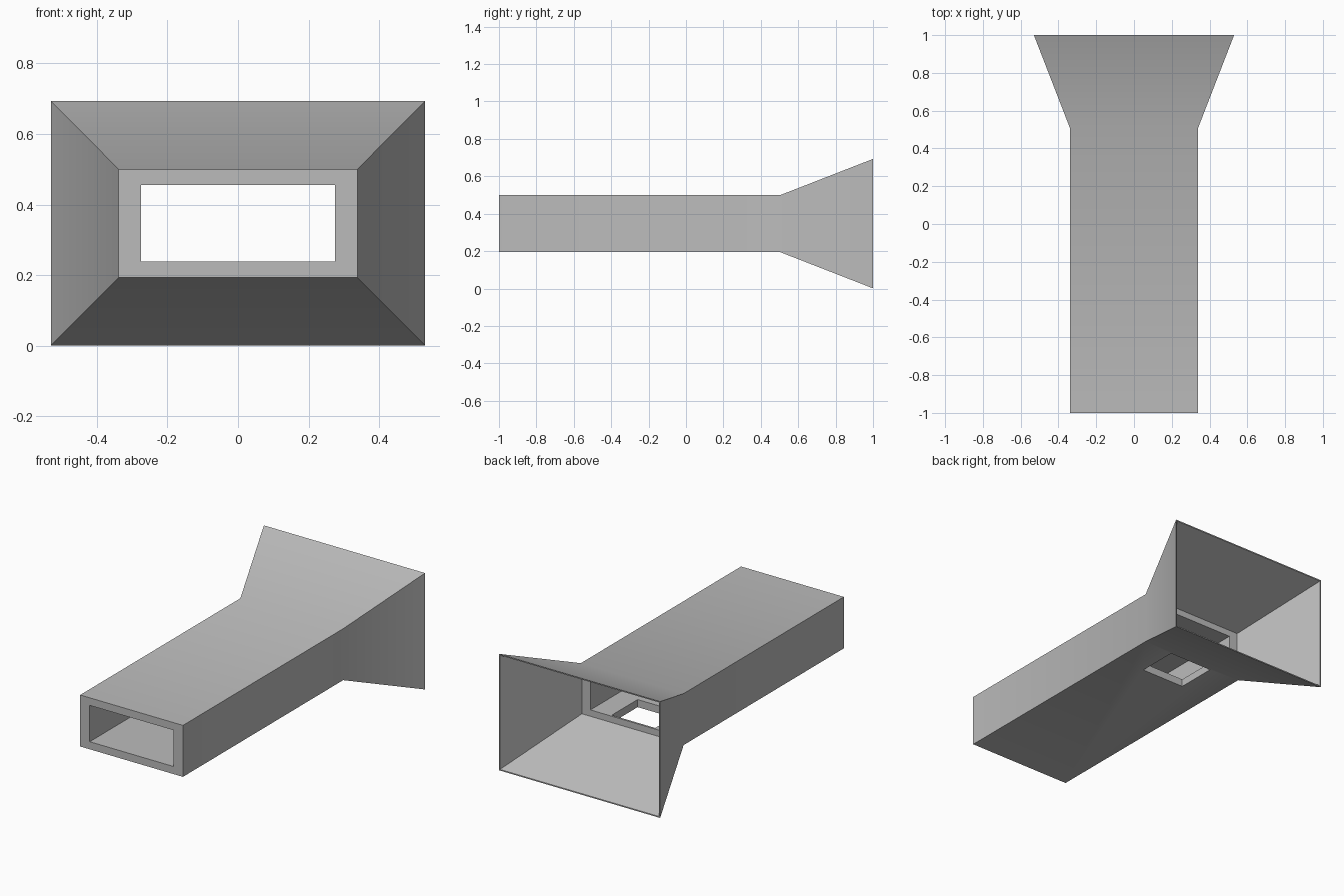
import bpy, bmesh

cube = bpy.data.objects.get("Cube")
if cube:
    bpy.data.objects.remove(cube, do_unlink=True)

grey = bpy.data.materials.new("plain grey")
grey.use_nodes = True
colour = (0.5, 0.5, 0.5, 1)
grey.diffuse_color = colour
grey.node_tree.nodes["Principled BSDF"].inputs["Base Color"].default_value = colour

MID = 0.347      # height of the duct axis
JOINT = 0.505    # where the straight duct meets the flare
WALL = 0.007     # flare sheet thickness

# Rectangular sections (y, half width, half height): outside, rim, then back inside
sections = [
    (-1, 0.338, 0.153),
    (JOINT, 0.338, 0.153),
    (1, 0.53, 0.346),
    (1, 0.53 - WALL, 0.346 - WALL),
    (JOINT, 0.338 - WALL, 0.153 - WALL),
    (JOINT, 0.275, 0.108),
    (-1, 0.275, 0.108),
]

# Duct and flare: bridge each section to the next, closing the loop
bm = bmesh.new()
rings = [[bm.verts.new((sx * w, y, MID + sz * h))
          for sx, sz in ((-1, -1), (1, -1), (1, 1), (-1, 1))]
         for y, w, h in sections]
for i, ring in enumerate(rings):
    after = rings[(i + 1) % len(rings)]
    for k in range(4):
        n = (k + 1) % 4
        bm.faces.new((ring[k], ring[n], after[n], after[k]))
bmesh.ops.recalc_face_normals(bm, faces=bm.faces)
mesh = bpy.data.meshes.new("flared_duct")
bm.to_mesh(mesh)
bm.free()
mesh.materials.append(grey)
duct = bpy.data.objects.new("flared_duct", mesh)
bpy.context.collection.objects.link(duct)

# Opening cut through the floor just ahead of the flare
bpy.ops.mesh.primitive_cube_add(size=1, location=(0, 0.372, 0.2))
cutter = bpy.context.object
cutter.name = "floor_opening_cutter"
cutter.scale = (0.285, 0.242, 0.2)
cutter.hide_render = True
cutter.data.materials.append(grey)
cut = duct.modifiers.new("floor_opening", "BOOLEAN")
cut.operation = "DIFFERENCE"
cut.solver = "EXACT"
cut.object = cutter

bpy.ops.object.select_all(action="DESELECT")
duct.select_set(True)
bpy.context.view_layer.objects.active = duct
bpy.ops.object.modifier_apply(modifier=cut.name)
bpy.data.objects.remove(cutter, do_unlink=True)
bpy.ops.object.shade_smooth_by_angle(angle=0.52)
